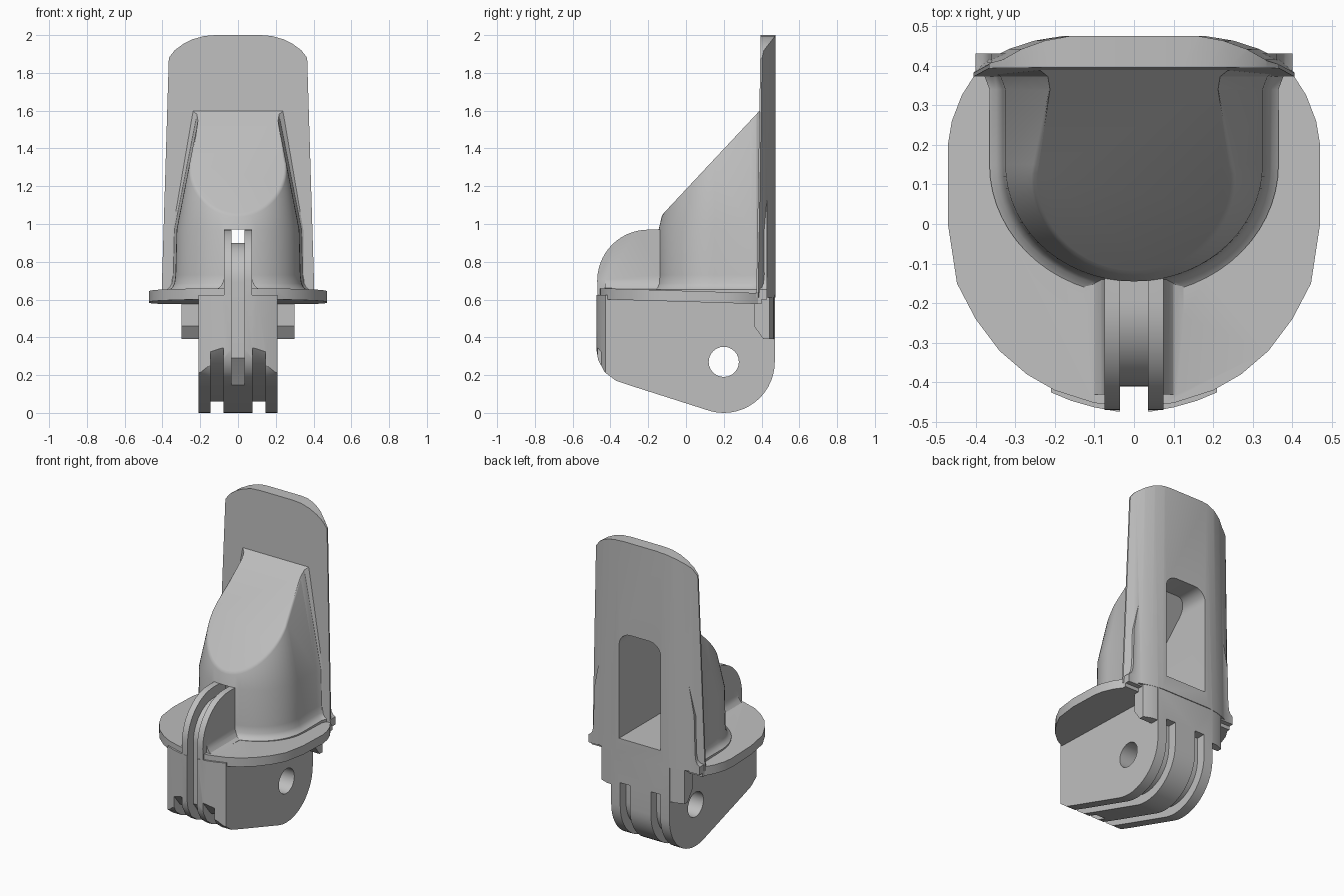
import bpy, bmesh
from math import sin, cos, radians
from mathutils import Vector

cube = bpy.data.objects.get("Cube")
if cube:
    bpy.data.objects.remove(cube, do_unlink=True)


def add_object(name, bm):
    bmesh.ops.recalc_face_normals(bm, faces=bm.faces[:])
    mesh = bpy.data.meshes.new(name)
    bm.to_mesh(mesh)
    bm.free()
    obj = bpy.data.objects.new(name, mesh)
    bpy.context.scene.collection.objects.link(obj)
    return obj


def loft_bm(rings):
    bm = bmesh.new()
    rows = [[bm.verts.new(p) for p in ring] for ring in rings]
    n = len(rows[0])
    for a, b in zip(rows, rows[1:]):
        for i in range(n):
            j = (i + 1) % n
            bm.faces.new((a[i], a[j], b[j], b[i]))
    bm.faces.new(rows[0])
    bm.faces.new(rows[-1])
    bmesh.ops.recalc_face_normals(bm, faces=bm.faces[:])
    return bm


def prism(name, axis, pts, lo, hi):
    """Extrude a flat outline along one axis."""
    place = {"x": lambda p, d: (d, p[0], p[1]),
             "y": lambda p, d: (p[0], d, p[1]),
             "z": lambda p, d: (p[0], p[1], d)}[axis]
    return add_object(name, loft_bm([[place(p, d) for p in pts] for d in (lo, hi)]))


def mirror(half):
    return half + [(-x, y) for x, y in reversed(half) if abs(x) > 1e-6]


def arc(cx, cy, r, a0, a1, n=14):
    angles = [radians(a0 + (a1 - a0) * i / n) for i in range(n + 1)]
    return [(cx + r * cos(a), cy + r * sin(a)) for a in angles]


def combine(obj, other, operation):
    mod = obj.modifiers.new("combine", "BOOLEAN")
    mod.operation, mod.object, mod.solver = operation, other, "EXACT"
    graph = bpy.context.evaluated_depsgraph_get()
    mesh = bpy.data.meshes.new_from_object(obj.evaluated_get(graph))
    obj.modifiers.clear()
    obj.data = mesh
    bpy.data.objects.remove(other, do_unlink=True)


# Tall back plate: flat front, rounded back edges, rounded top corners
def plate_ring(z, w, front):
    half = [(w, front), (w, front + .01), (.91 * w, .415), (.78 * w, .442),
            (.62 * w, .463), (.44 * w, .475)]
    return [(x, y, z) for x, y in mirror(half)]


back_plate = add_object("back_plate", loft_bm([plate_ring(.61, .405, .372),
                                               plate_ring(2.05, .361, .396)]))
top_outline = mirror([(.6, .5), (.6, 1.88), (.366, 1.88), (.335, 1.92), (.29, 1.953),
                      (.24, 1.978), (.18, 1.995), (.12, 2.0)])
combine(back_plate, prism("plate_outline", "y", top_outline, 0, 1), "INTERSECT")


# Hollow dome with a sloped, soft-edged front facet
def dome_ring(z, w, front):
    half = [(w + .035, .43), (w + .035, .388), (w + .012, .372), (w, .34)]
    half += [(w * cos(radians(a)), .15 - (.15 - front) * sin(radians(a)))
             for a in range(0, 91, 6)]
    return [(x, y, z) for x, y in mirror(half)]


bm = loft_bm([dome_ring(*r) for r in (
    (.60, .365, -.18), (.652, .365, -.18), (.664, .348, -.162), (.685, .337, -.15),
    (.73, .331, -.145), (.97, .325, -.145), (1.66, .19, .02))])
slope = Vector((0, -.55, .515)).normalized()
cut = bmesh.ops.bisect_plane(bm, geom=bm.verts[:] + bm.edges[:] + bm.faces[:],
                             plane_co=(0, -.125, 1.05), plane_no=slope, clear_outer=True)
rim = [e for e in cut["geom_cut"] if isinstance(e, bmesh.types.BMEdge)]
bmesh.ops.holes_fill(bm, edges=rim, sides=0)
soft = [e for e in rim if e.is_valid and min(v.co.y for v in e.verts) < .34]
bmesh.ops.bevel(bm, geom=soft, offset=.02, segments=3, profile=.5,
                affect="EDGES", clamp_overlap=True)
dome = add_object("dome", bm)

# Slightly tilted flange
flange_outline = mirror([(.40, .40), (.40, .38), (.435, .325), (.46, .26), (.47, .20),
                         (.47, 0), (.447, -.15), (.40, -.24), (.34, -.32),
                         (.27, -.38), (.20, -.42), (.10, -.452), (0, -.462)])
flange = prism("flange", "z", flange_outline, .588, .646)
for v in flange.data.vertices:
    v.co.z -= .03 * v.co.y

# Lower bracket with a rounded front
bracket_side = [(-.475, .625), (-.478, .36), (-.465, .28), (-.43, .215), (-.37, .17), (-.28, .14)]
bracket_side += arc(.2, .27, .27, 255, 360) + [(.47, .625)]
bracket = prism("bracket", "x", bracket_side, -.21, .21)
front_round = mirror([(.3, .6), (.3, -.37), (.21, -.425), (.16, -.446), (.10, -.463),
                      (.04, -.474)])
combine(bracket, prism("bracket_plan", "z", front_round, -.1, .7), "INTERSECT")

# Upper fin and its flared foot
fin_side = [(0, .5), (0, .97)] + arc(-.2, .70, .27, 90, 180) + [(-.466, .5)]
fin = prism("fin", "x", fin_side, -.075, .075)
foot = prism("fin_foot", "y", mirror([(.125, .62), (.125, .653), (.10, .662), (.084, .682),
                                      (.07, .72)]), -.43, 0)

# Tabs under the plate
tabs = prism("tabs", "z", mirror([(.3, .34), (.3, .442), (.25, .462), (.2, .468)]), .3, .64)
tab_side = [(.36, .7), (.36, .46), (.41, .39), (.6, .39), (.6, .7)]
combine(tabs, prism("tab_side", "x", tab_side, -1, 1), "INTERSECT")

# Weld the parts into one body
body = bracket
for part in (flange, back_plate, dome, fin, foot, tabs):
    combine(body, part, "UNION")

# Pocket open at the back
pocket_side = [(.6, .71), (-.08, .71), (-.08, 1.0), (.33, 1.41), (.6, 1.41)]
pocket = prism("pocket", "x", pocket_side, -.5, .5)
window = mirror([(.15, .6)] + arc(.07, 1.32, .08, 0, 90, 6))
combine(pocket, prism("window", "y", window, -.5, .8), "INTERSECT")
combine(body, pocket, "DIFFERENCE")

# Centre groove round the fin, opening into the pocket
groove = [(-.05, .97), (-.05, .90)] + arc(-.2, .69, .21, 90, 180)
groove += [(-.41, .29), (-.34, .2), (-.26, .08), (-.7, .08), (-.7, 1.1), (-.16, 1.1), (-.16, .97)]
combine(body, prism("centre_groove", "x", groove, -.035, .035), "DIFFERENCE")

# Two grooves under the bracket
under = [(.6, .42), (.41, .42)] + arc(.2, .27, .21, 0, -105)
under += [(-.28, .20), (-.39, .25), (-.48, .36), (-.6, .36), (-.6, -.1), (.6, -.1)]
for lo, hi in ((-.145, -.076), (.076, .145)):
    combine(body, prism("side_groove", "x", under, lo, hi), "DIFFERENCE")

# Pivot hole
combine(body, prism("pivot", "x", arc(.2, .27, .08, 0, 345, 23), -.5, .5), "DIFFERENCE")

# Colour and shading
grey = bpy.data.materials.new("grey plastic")
grey.use_nodes = True
colour = (.52, .52, .52, 1)
grey.diffuse_color = colour
for node in grey.node_tree.nodes:
    if node.type == "BSDF_PRINCIPLED":
        node.inputs["Base Color"].default_value = colour
body.name = "mount_body"
body.data.materials.clear()
body.data.materials.append(grey)
for poly in body.data.polygons:
    poly.material_index = 0
for o in bpy.context.selected_objects:
    o.select_set(False)
body.select_set(True)
bpy.context.view_layer.objects.active = body
bpy.ops.object.shade_smooth_by_angle(angle=radians(30))
